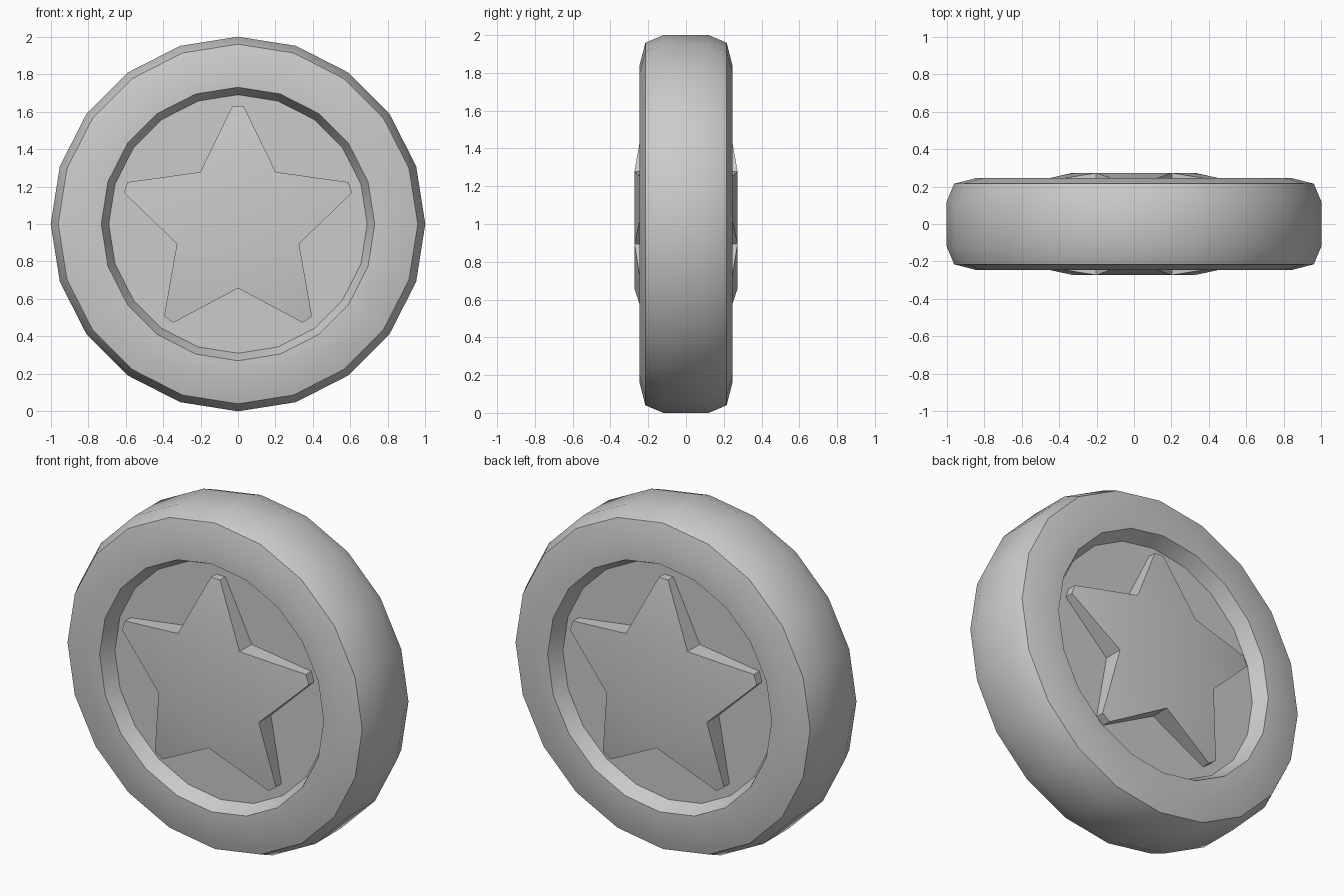
import bpy, bmesh
from math import sin, cos, pi, radians

if "Cube" in bpy.data.objects:
    bpy.data.objects.remove(bpy.data.objects["Cube"])

SIDES = 20


def finish(bm, name):
    bmesh.ops.recalc_face_normals(bm, faces=bm.faces)
    me = bpy.data.meshes.new(name)
    bm.to_mesh(me)
    bm.free()
    ob = bpy.data.objects.new(name, me)
    bpy.context.collection.objects.link(ob)
    bpy.ops.object.select_all(action='DESELECT')
    ob.select_set(True)
    bpy.context.view_layer.objects.active = ob
    bpy.ops.object.shade_smooth_by_angle(angle=radians(30))
    return ob


# Wheel: profile (radius, y) turned round the y axis, closed by hub discs
half = [(0.69, 0.16), (0.73, 0.245), (0.845, 0.245), (0.96, 0.215), (1.0, 0.12)]
profile = [(r, -y) for r, y in half] + half[::-1]
bm = bmesh.new()
rings = []
for r, y in profile:
    rings.append([bm.verts.new((r * sin(2 * pi * i / SIDES), y, 1 + r * cos(2 * pi * i / SIDES)))
                  for i in range(SIDES)])
for a, b in zip(rings, rings[1:]):
    for i in range(SIDES):
        j = (i + 1) % SIDES
        bm.faces.new((a[i], a[j], b[j], b[i]))
bm.faces.new(rings[0])
bm.faces.new(rings[-1])
finish(bm, "wheel")


# Raised star: flat pentagon centre, arms sloping down to blunt tips
def star(name, side):
    bm = bmesh.new()

    def point(x, z, y, k):
        a = 2 * pi * k / 5
        return bm.verts.new((x * cos(a) + z * sin(a), side * y, 1 + z * cos(a) - x * sin(a)))

    r_in = 0.343
    xi, zi = r_in * sin(pi / 5), r_in * cos(pi / 5)
    inner = [point(-xi, zi, 0.273, k) for k in range(5)]
    bm.faces.new(inner)
    outline = []
    for k in range(5):
        left, right = point(-0.03, 0.63, 0.21, k), point(0.03, 0.63, 0.21, k)
        bm.faces.new((inner[k], left, right, inner[(k + 1) % 5]))
        outline += [inner[k], left, right]
    base = [bm.verts.new((v.co.x, side * 0.155, v.co.z)) for v in outline]
    for i in range(len(outline)):
        j = (i + 1) % len(outline)
        bm.faces.new((outline[i], outline[j], base[j], base[i]))
    bm.faces.new(base)
    finish(bm, name)


star("front_star", -1)
star("back_star", 1)
